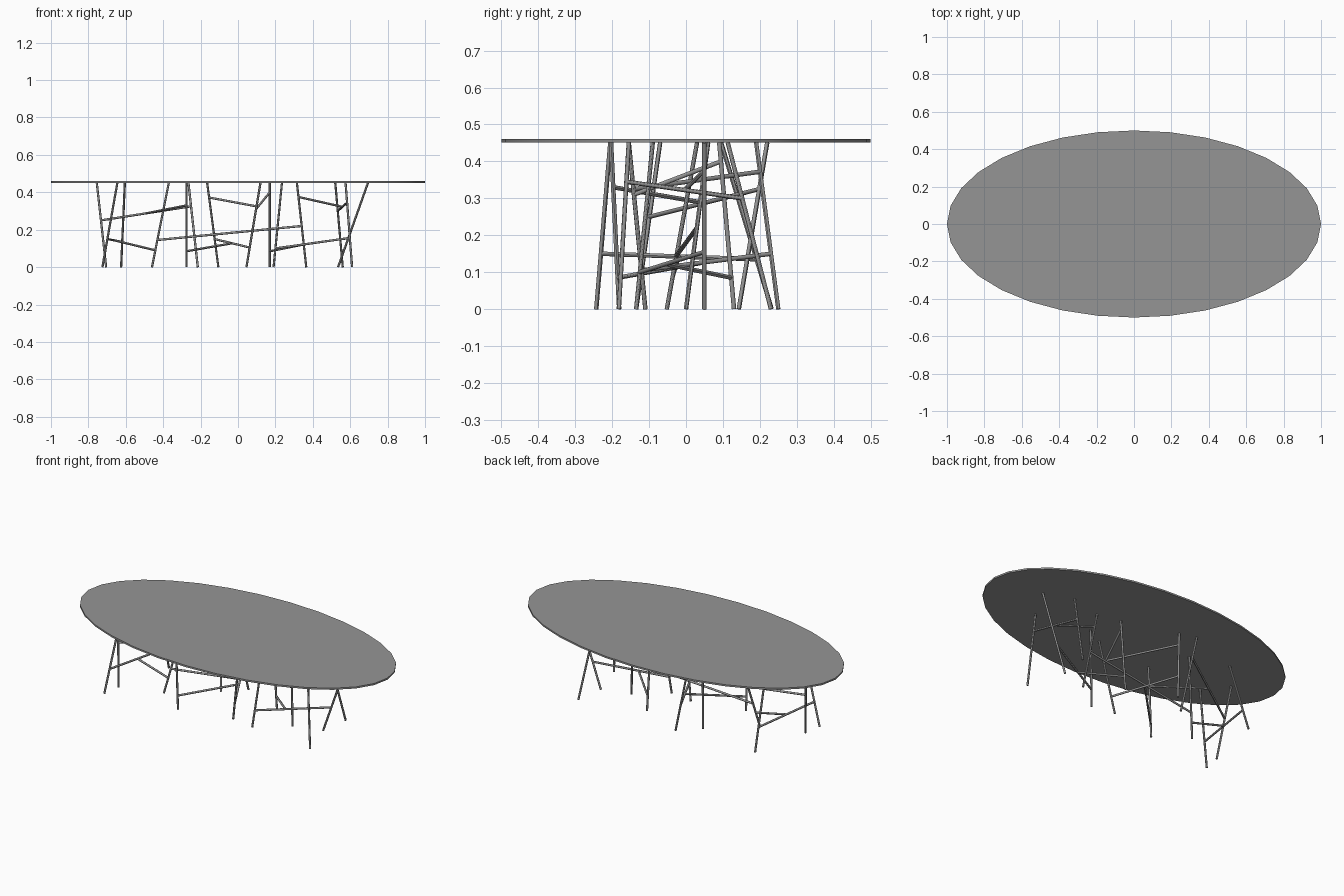
import bpy
from mathutils import Vector

cube = bpy.data.objects.get("Cube")
if cube:
    bpy.data.objects.remove(cube, do_unlink=True)

TOP, THICK, RADIUS = 0.461, 0.01, 0.006
LEG_TOP = TOP - THICK

gray = bpy.data.materials.new("metal_gray")
gray.use_nodes = True
color = (0.3, 0.3, 0.3, 1)
gray.diffuse_color = color
gray.node_tree.nodes["Principled BSDF"].inputs["Base Color"].default_value = color


def finish(name):
    obj = bpy.context.object
    obj.name = name
    obj.data.materials.append(gray)
    bpy.ops.object.shade_smooth_by_angle()
    return obj


def rod(name, start, end):
    """Thin round bar between two points."""
    axis = end - start
    bpy.ops.mesh.primitive_cylinder_add(
        vertices=12, radius=RADIUS, depth=axis.length, location=(start + end) / 2,
        rotation=axis.to_track_quat("Z", "Y").to_euler())
    return finish(name)


# Oval table top
bpy.ops.mesh.primitive_cylinder_add(vertices=32, radius=1, depth=THICK,
                                    location=(0, 0, TOP - THICK / 2))
bpy.context.object.scale = (1, 0.5, 1)
bpy.ops.object.transform_apply(location=False, rotation=False, scale=True)
finish("table_top")

# Slanted legs: foot x, foot y, head x, head y
legs = {
    "A": (-0.725, -0.243, -0.645, -0.205),
    "B": (-0.705, -0.135, -0.755, -0.07),
    "C": (-0.625, 0.232, -0.605, 0.095),
    "D": (-0.46, -0.052, -0.37, 0.03),
    "E": (-0.275, -0.181, -0.275, -0.203),
    "F": (-0.215, 0.143, -0.265, 0.22),
    "G": (-0.105, 0.25, -0.165, 0.19),
    "H": (0.045, -0.11, 0.12, -0.155),
    "I": (0.17, 0.13, 0.17, 0.09),
    "J": (0.19, -0.135, 0.235, -0.09),
    "K": (0.365, 0.0, 0.315, 0.06),
    "L": (0.56, 0.23, 0.52, 0.113),
    "M": (0.61, -0.182, 0.575, -0.155),
    "N": (0.535, 0.05, 0.695, 0.05),
}
ends = {}
for key, (fx, fy, hx, hy) in legs.items():
    ends[key] = Vector((fx, fy, 0)), Vector((hx, hy, LEG_TOP))
    rod("leg_" + key.lower(), *ends[key])


def on_leg(key, z):
    foot, head = ends[key]
    return foot.lerp(head, z / LEG_TOP)


# Braces from leg to leg, each leg with the height of the joint,
# and optionally a third leg tied to a point along the brace
braces = [
    ("A", 0.15, "C", 0.135, ("D", 0.09, 0.5)),
    ("B", 0.25, "F", 0.325, ("E", 0.33, 0.5)),
    ("G", 0.15, "H", 0.105, ("E", 0.085, 0.5)),
    ("J", 0.1, "N", 0.155, ("I", 0.085, 0.4)),
    ("L", 0.3, "M", 0.345, ("K", 0.375, 0.5)),
    ("D", 0.145, "K", 0.22, None),
    ("G", 0.372, "H", 0.325, None),
    ("H", 0.31, "I", 0.4, None),
]
for n, (a, za, b, zb, tie) in enumerate(braces, 1):
    start, end = on_leg(a, za), on_leg(b, zb)
    rod(f"brace_{n}", start, end)
    if tie:
        key, z, t = tie
        rod(f"tie_{n}", on_leg(key, z), start.lerp(end, t))
